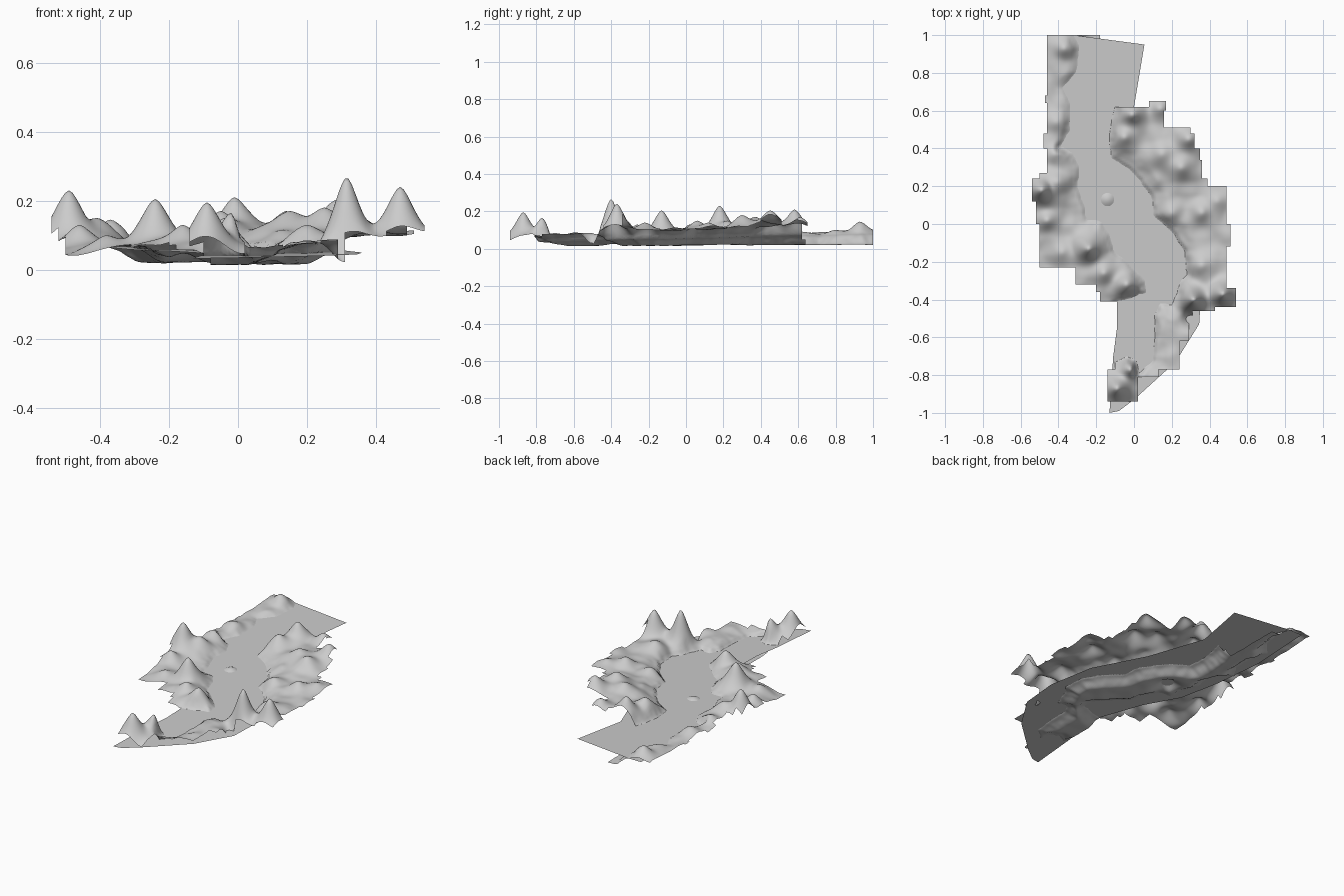
import bpy, bmesh, math
from mathutils import Vector, noise

STEP = 0.01

# shoreline outline of the river
river = [(-.32, 1.2), (-.32, 1), (-.29, .93), (-.31, .8), (-.38, .72), (-.34, .64), (-.34, .5), (-.39, .41),
         (-.33, .38), (-.29, .3), (-.30, .2), (-.27, .1), (-.25, .02), (-.17, .01), (-.13, -.06),
         (-.11, -.14), (-.04, -.2), (.06, -.3), (.06, -.36), (-.05, -.40), (-.2, -.44), (-.2, -.68),
         (-.09, -.73), (-.04, -.70), (.01, -.72), (.03, -.79), (.10, -.72), (.11, -.62), (.11, -.48),
         (.14, -.42), (.2, -.43), (.23, -.36), (.25, -.3), (.28, -.27), (.27, -.15), (.22, -.06),
         (.17, -.01), (.11, .04), (.09, .15), (.04, .22), (-.03, .3), (-.12, .35), (-.13, .42),
         (-.12, .55), (-.1, .62), (-.1, .7), (.2, 1.2)]

# stepped land limits, from the back: (front y of band, min x, max x)
bands = [(.68, -.46, -.18), (.64, -.47, -.18), (.62, -.46, -.14), (.51, -.46, .16), (.48, -.46, .30),
         (.40, -.48, .32), (.34, -.46, .35), (.27, -.46, .36), (.24, -.50, .36), (.20, -.54, .39),
         (.12, -.54, .49), (0, -.52, .49), (-.12, -.50, .51), (-.23, -.50, .49), (-.32, -.31, .49),
         (-.34, -.20, .49), (-.36, -.20, .54), (-.41, -.18, .54), (-.44, -.08, .54), (-.46, -.08, .43),
         (-.50, -.08, .31), (-.62, -.08, .29), (-.70, -.08, .24), (-.77, -.10, .24), (-.81, -.14, .13),
         (-.94, -.14, .02)]

# broad swells and hollows of the land: x, y, rise, radius
swells = [(.2, .42, .025, .2), (-.46, .2, .015, .15), (-.5, -.25, -.025, .12),
          (.31, -.5, -.07, .05), (.02, -.94, -.02, .06)]

# hilltops: x, y, height, radius
peaks = [(-.49, .18, .23, .06), (-.41, .22, .15, .06), (-.09, -.87, .195, .058), (-.02, -.77, .165, .05),
         (.315, -.40, .268, .05), (.47, -.37, .24, .055), (-.24, -.13, .205, .06), (-.01, .58, .21, .06),
         (.14, .61, .17, .05), (-.05, .46, .17, .06), (.29, .45, .205, .06), (.15, .37, .17, .06),
         (.25, .3, .18, .06), (.36, .06, .15, .05), (.2, .06, .13, .05), (.36, -.22, .14, .06),
         (-.16, -.26, .13, .05), (-.04, -.32, .15, .05), (-.42, .37, .13, .06), (-.37, .93, .145, .05),
         (-.41, .54, .12, .06), (-.37, .8, .10, .05), (-.46, .02, .13, .05), (-.38, -.15, .10, .05),
         (.44, .12, .14, .05), (.17, -.55, .08, .06)]


def water(y):
    """The river falls gently toward the front."""
    return .033 + .024 * (y + 1)


def shore_distance(x, y):
    """Distance to the shore, negative inside the river."""
    best, inside = 9.0, False
    for (ax, ay), (bx, by) in zip(river, river[1:] + river[:1]):
        dx, dy = bx - ax, by - ay
        t = min(1, max(0, ((x - ax) * dx + (y - ay) * dy) / (dx * dx + dy * dy)))
        best = min(best, math.hypot(x - ax - t * dx, y - ay - t * dy))
        if (ay > y) != (by > y) and x < ax + (y - ay) / dy * dx:
            inside = not inside
    return -best if inside else best


def smooth(t):
    t = min(1, max(0, t))
    return t * t * (3 - 2 * t)


def bump(x, y, px, py, r, power=2):
    return math.exp(-(math.hypot(x - px, y - py) / r) ** power)


def height(x, y):
    # wobble the shore a little
    d = shore_distance(x, y) + .006 * noise.noise(Vector((x * 28, y * 28, 8)))
    n = noise.noise(Vector((x * 13, y * 13, 3)))
    level = water(y)
    if d < 0:                                   # bed with one low islet
        deep = smooth((-d - .005) / .08)
        bed = .018 + .005 * y + .004 * n
        z = level - .003 * smooth(-d / .01)
        z += (bed - z) * deep
        g = bump(x, y, -.14, .13, .07)
        return z + (level + .012 - z) * g
    plateau = level + .03 + .04 * x + .012 * n
    plateau += sum(s * bump(x, y, px, py, r) for px, py, s, r in swells)
    z = level + (plateau - level) * (.4 * smooth(d / .015) + .6 * smooth(d / .09))
    for px, py, top, r in peaks:
        z += max(0, top - z) * bump(x, y, px, py, r, 1.7) * smooth(d / .04)
    return z


def in_bounds(x, y):
    if .60 < y < .65 and .08 < x < .17:
        return True
    for front, lo, hi in bands:
        if y > front:
            return lo < x < hi
    return False


def finish(bm, name):
    mesh = bpy.data.meshes.new(name)
    bm.to_mesh(mesh)
    bm.free()
    obj = bpy.data.objects.new(name, mesh)
    bpy.context.collection.objects.link(obj)
    return obj


# hilly banks and river bed
bm = bmesh.new()
verts = {}


def vert(i, j):
    if (i, j) not in verts:
        x, y = i * STEP, j * STEP
        verts[i, j] = bm.verts.new((x, y, max(0, height(x, y))))
    return verts[i, j]


for i in range(-54, 54):
    for j in range(-100, 100):
        if in_bounds((i + .5) * STEP, (j + .5) * STEP):
            bm.faces.new([vert(i, j), vert(i + 1, j), vert(i + 1, j + 1), vert(i, j + 1)])
for f in bm.faces:
    f.smooth = True
finish(bm, "valley_terrain")

# gently sloping water sheet
outline = [(-.40, 1), (-.32, 1), (.055, .95), (0, .62), (.13, .28), (.30, -.02), (.36, -.3), (.345, -.53),
           (.22, -.73), (0, -.93), (-.08, -.99), (-.13, -1), (-.11, -.7), (-.09, -.55), (-.09, -.4),
           (-.19, -.15), (-.31, .05), (-.37, .3), (-.41, .6)]
bm = bmesh.new()
face = bm.faces.new([bm.verts.new((x, y, water(y))) for x, y in reversed(outline)])
face.normal_update()
if face.normal.z < 0:
    face.normal_flip()
bmesh.ops.triangulate(bm, faces=bm.faces[:])
finish(bm, "river_water")
